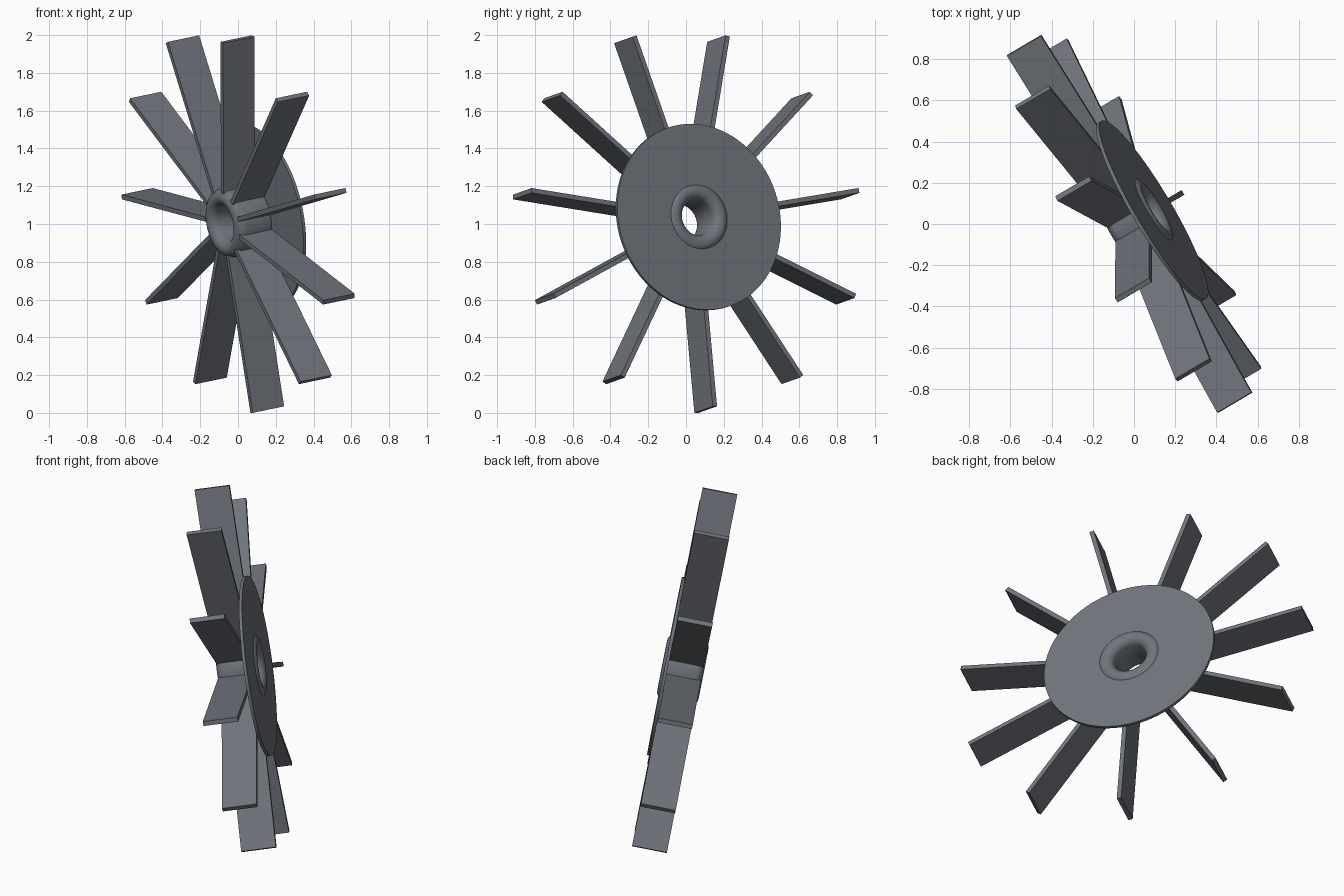
import bpy, bmesh, math
from mathutils import Matrix, Vector

cube = bpy.data.objects.get("Cube")
if cube:
    bpy.data.objects.remove(cube)

# One grey metal for everything
metal = bpy.data.materials.new("slate grey metal")
metal.use_nodes = True
GREY = (0.16, 0.175, 0.20, 1)
metal.diffuse_color = GREY
metal.node_tree.nodes["Principled BSDF"].inputs["Base Color"].default_value = GREY

# Wheel frame: local z is the axle, local x points as far up as it can
axle = Vector((0.848, 0.5, 0.177)).normalized()
up = (Vector((0, 0, 1)) - axle * axle.z).normalized()
side = axle.cross(up)
FRAME = Matrix.Translation((0, 0.013, 1.018)) @ Matrix((up, side, axle)).transposed().to_4x4()

BLADES = 11
TIP, ROOT = 1.0165, 0.17
WIDTH, THICK = 0.195, 0.026


def finish(name, bm, local=Matrix(), smooth=False):
    bmesh.ops.recalc_face_normals(bm, faces=bm.faces)
    mesh = bpy.data.meshes.new(name)
    bm.to_mesh(mesh)
    bm.free()
    mesh.materials.append(metal)
    obj = bpy.data.objects.new(name, mesh)
    bpy.context.collection.objects.link(obj)
    obj.matrix_world = FRAME @ local
    if smooth:
        bpy.ops.object.select_all(action="DESELECT")
        obj.select_set(True)
        bpy.context.view_layer.objects.active = obj
        bpy.ops.object.shade_smooth_by_angle(angle=math.radians(40))


def lathe(name, profile, steps=96):
    # Spin a closed (radius, height) outline about the axle
    bm = bmesh.new()
    rings = []
    for i in range(steps):
        a = math.tau * i / steps
        rings.append([bm.verts.new((r * math.cos(a), r * math.sin(a), h)) for r, h in profile])
    n = len(profile)
    for i in range(steps):
        p, q = rings[i], rings[(i + 1) % steps]
        for j in range(n):
            k = (j + 1) % n
            bm.faces.new((p[j], q[j], q[k], p[k]))
    finish(name, bm, smooth=True)


# Straight radial blades
for i in range(BLADES):
    bm = bmesh.new()
    bmesh.ops.create_cube(bm, size=1)
    bmesh.ops.scale(bm, vec=(TIP - ROOT, THICK, WIDTH), verts=bm.verts)
    bmesh.ops.translate(bm, vec=((TIP + ROOT) / 2, 0, 0), verts=bm.verts)
    turn = Matrix.Rotation(math.tau * (i + 0.5) / BLADES, 4, "Z")
    finish(f"blade_{i + 1}", bm, turn)

# Back disc
lathe("back_disc", [(0.15, 0.096), (0.5, 0.096), (0.5, 0.113), (0.15, 0.113)])

# Hub: a sleeve with rounded lips and a bore that narrows in the middle
MID, LIP = 0.14, 0.046
back, front = 0.08, -0.06
hub = []
for i in range(13):
    a = math.pi * i / 12
    hub.append((MID + LIP * math.cos(a), back + LIP * math.sin(a)))
for i in range(1, 12):
    t = i / 12
    hub.append((MID - LIP - 0.006 * math.sin(math.pi * t), back + (front - back) * t))
for i in range(13):
    a = math.pi * (1 + i / 12)
    hub.append((MID + LIP * math.cos(a), front + LIP * math.sin(a)))
lathe("hub", hub)
